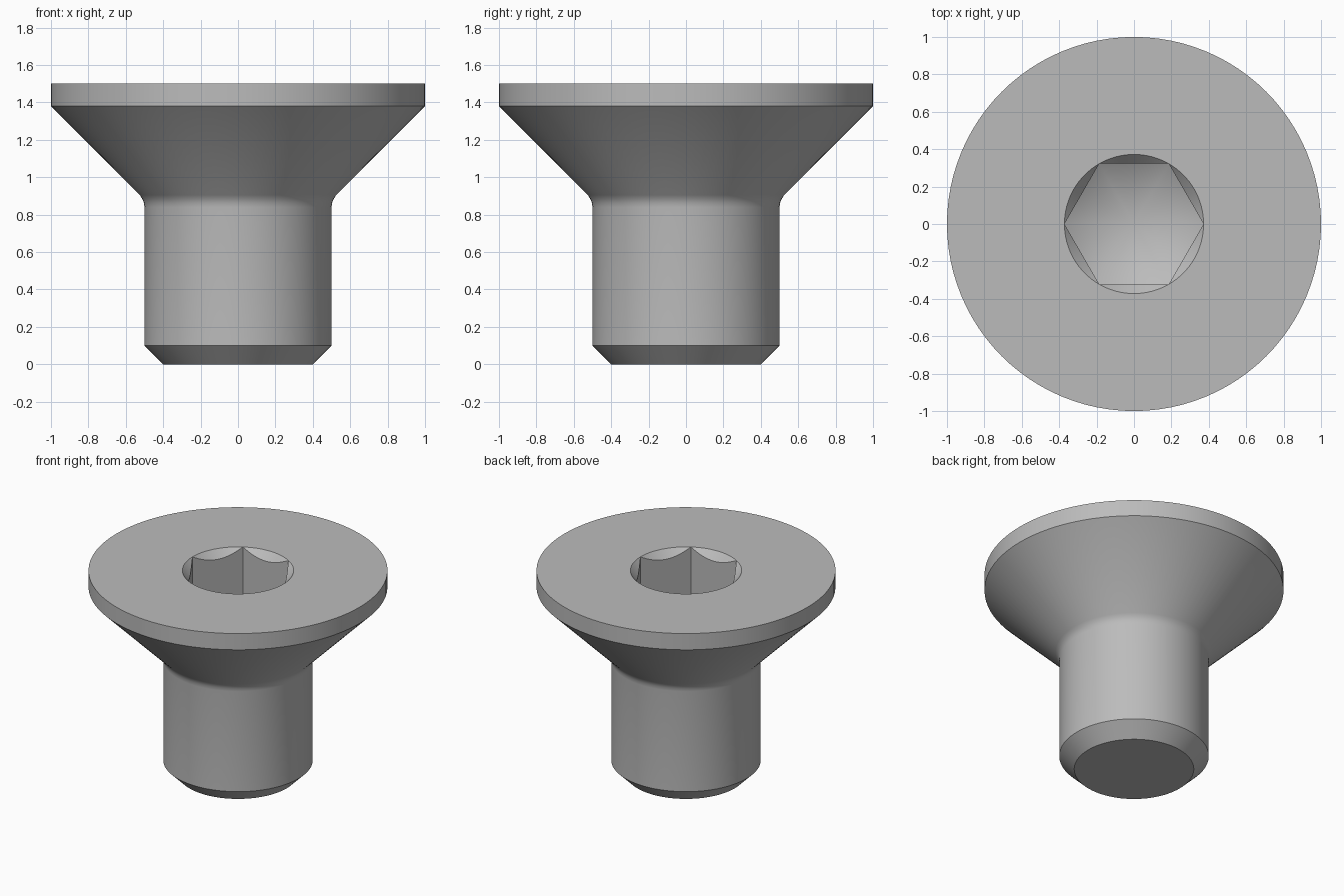
import bpy, bmesh, math

cube = bpy.data.objects.get("Cube")
if cube:
    bpy.data.objects.remove(cube, do_unlink=True)

STEPS = 96            # divisible by six so hex corners land on steps
TOP = 1.5
RIM = 0.372           # socket rim, equal to the hex corner radius
FLOOR = 0.98          # height of the socket floor at the hex corners

steel = bpy.data.materials.new("grey_steel")
steel.use_nodes = True
colour = (0.5, 0.5, 0.5, 1)
steel.diffuse_color = colour
steel.node_tree.nodes["Principled BSDF"].inputs["Base Color"].default_value = colour


def hex_radius(a):
    """Distance from the axis to the hexagon side at angle a."""
    sector = math.pi / 3
    return RIM * math.cos(sector / 2) / math.cos(a % sector - sector / 2)


def profile(a):
    """Radius and height from the shank tip, up over the head, into the socket."""
    h = hex_radius(a)
    shank = [(0.4, 0), (0.5, 0.1), (0.5, 0.84)]
    fillet = [(0.503, 0.863), (0.511, 0.883), (0.525, 0.905)]
    head = [(1, 1.38), (1, TOP), (RIM, TOP)]
    socket = [(h, TOP - (RIM - h) * 1.1), (h, FLOOR - (RIM - h) * 0.577)]
    return shank + fillet + head + socket


bm = bmesh.new()
columns = []
for i in range(STEPS):
    a = math.tau * i / STEPS
    columns.append([bm.verts.new((r * math.cos(a), r * math.sin(a), z))
                    for r, z in profile(a)])

# Conical socket floor and flat shank end
tip = bm.verts.new((0, 0, FLOOR - RIM * 0.577))
bm.faces.new([c[0] for c in reversed(columns)])
for i, c in enumerate(columns):
    n = columns[(i + 1) % STEPS]
    for j in range(len(c) - 1):
        bm.faces.new((c[j], n[j], n[j + 1], c[j + 1]))
    bm.faces.new((c[-1], n[-1], tip))

# Socket chamfer vanishes at the hex corners
bmesh.ops.remove_doubles(bm, verts=bm.verts, dist=0.0001)
bmesh.ops.recalc_face_normals(bm, faces=bm.faces)
mesh = bpy.data.meshes.new("countersunk_screw")
bm.to_mesh(mesh)
bm.free()
mesh.materials.append(steel)

screw = bpy.data.objects.new("countersunk_screw", mesh)
bpy.context.collection.objects.link(screw)
bpy.ops.object.select_all(action='DESELECT')
screw.select_set(True)
bpy.context.view_layer.objects.active = screw
bpy.ops.object.shade_smooth_by_angle(angle=math.radians(25))
